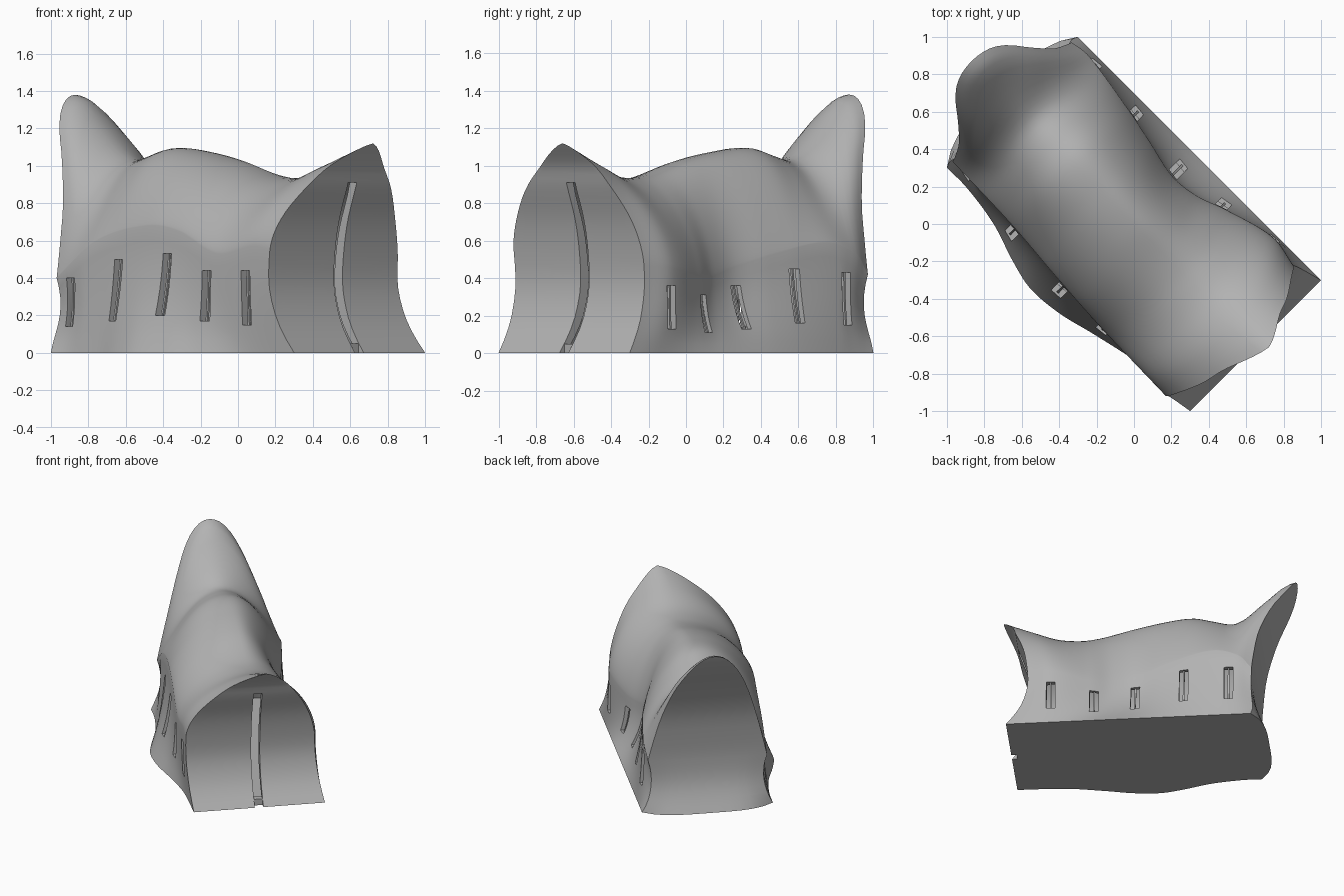
import bpy, bmesh, math
from mathutils import Matrix, Vector

if "Cube" in bpy.data.objects:
    bpy.data.objects.remove(bpy.data.objects["Cube"])


def curve(*pts):
    """Smooth function through (position, value) pairs."""
    def tangent(i):
        a, b = pts[max(i - 1, 0)], pts[min(i + 1, len(pts) - 1)]
        return (b[1] - a[1]) / (b[0] - a[0])

    def f(x):
        x = min(max(x, pts[0][0]), pts[-1][0])
        i = 0
        while i < len(pts) - 2 and x > pts[i + 1][0]:
            i += 1
        (x0, y0), (x1, y1) = pts[i], pts[i + 1]
        d = x1 - x0
        t = (x - x0) / d
        return (y0 * (1 + 2 * t) * (1 - t) ** 2 + tangent(i) * d * t * (1 - t) ** 2
                + y1 * t * t * (3 - 2 * t) + tangent(i + 1) * d * t * t * (t - 1))
    return f


# End wall profiles: distance along the building at each height
back_end = curve((0, -.92), (.2, -.905), (.4, -.92), (.6, -.94), (.8, -.972),
                 (1.04, -1.06), (1.2, -1.15), (1.3, -1.2), (1.38, -1.23))
front_end = curve((0, .92), (.1, .85), (.2, .8), (.35, .762), (.5, .765), (.7, .798),
                  (.9, .865), (1.0, .895), (1.12, .976))
# Ridge height and roof roundness from back (0) to front (1)
ridge = curve((0, 1.38), (.03, 1.35), (.055, 1.25), (.08, 1.15), (.11, 1.07), (.15, 1.03),
              (.22, 1.055), (.31, 1.095), (.42, 1.075), (.54, 1.03), (.68, .955),
              (.76, .935), (.85, .955), (.94, 1.04), (1, 1.12))
round_p = curve((0, 2.1), (.1, 1.8), (.3, 2.1), (.5, 2.1), (.85, 1.9), (1, 1.3))
round_q = curve((0, 1), (.5, .8), (1, .58))
# For each long side: base offset, eave offset, eave height
SIDES = {
    -1: (curve((0, .495), (.08, .495), (.21, .53), (.33, .6), (.42, .636), (.53, .62),
               (.65, .566), (.8, .51), (1, .495)),
         curve((0, .45), (.28, .465), (.5, .495), (.7, .516), (1, .53)),
         curve((0, .4), (.19, .6), (.43, .68), (.58, .65), (.76, .53), (.92, .57), (1, .55))),
    1: (lambda s: .495,
        curve((0, .45), (.07, .465), (.285, .41), (.4, .37), (.53, .325), (.63, .345),
              (.72, .40), (.89, .475), (1, .445)),
        curve((0, .42), (.06, .52), (.18, .59), (.35, .54), (.5, .47), (.68, .4),
              (.88, .45), (1, .47))),
}
WALL, ROOF, LENGTH, ACROSS = 8, 18, 60, 12


def place(s, v, z):
    b, f = back_end(z), front_end(z)
    # the foot of the back wall bows outward
    if z < .5:
        b -= .1 * max(1 - (v / .495) ** 4, 0) * (1 - z / .5) ** 2
    return Vector((b + (f - b) * s, v, z))


def wall_point(s, side, t):
    """(v, z) on the leaning lower wall, t from 0 at the ground to 1 at the eave."""
    base, eave, height = (f(s) for f in SIDES[side])
    pinch = .035 * 4 * t * (1 - t) * max(1 - s / .12, 0)
    return side * (eave + (base - eave) * (1 - t) ** 2 - pinch), height * t


def half_section(s, side):
    """(v, z) points from the base up to the ridge on one side."""
    eave, height = SIDES[side][1](s), SIDES[side][2](s)
    pts = [wall_point(s, side, i / WALL) for i in range(WALL)]
    p, q, top = round_p(s), round_q(s), ridge(s)
    lean = .045 * max((s - .8) / .2, 0) ** 2
    for i in range(ROOF + 1):
        w = max(math.cos(math.pi / 2 * i / ROOF), 0) if i < ROOF else 0
        h = (1 - w ** p) ** q
        pts.append((side * eave * w + lean * h * h, height + (top - height) * h))
    return pts


def add_grid(bm, rows, shape):
    vs = [[bm.verts.new(shape(p)) for p in row] for row in rows]
    for r0, r1 in zip(vs, vs[1:]):
        for i in range(len(r0) - 1):
            bm.faces.new((r0[i], r0[i + 1], r1[i + 1], r1[i]))


def closed_body(shape, inward):
    bm = bmesh.new()
    stations = [i / LENGTH for i in range(LENGTH + 1)]
    # walls and roof
    for side in (-1, 1):
        add_grid(bm, [[place(s, *p) for p in half_section(s, side)] for s in stations], shape)

    def between(s, a, b):
        return [place(s, a[0] + (b[0] - a[0]) * c / ACROSS, a[1] + (b[1] - a[1]) * c / ACROSS)
                for c in range(ACROSS + 1)]
    # curved end walls
    for s in (0, 1):
        add_grid(bm, [between(s, a, b) for a, b in
                      zip(half_section(s, -1), half_section(s, 1))], shape)
    # floor
    add_grid(bm, [between(s, half_section(s, -1)[0], half_section(s, 1)[0])
                  for s in stations], shape)
    bmesh.ops.remove_doubles(bm, verts=bm.verts, dist=1e-5)
    bmesh.ops.dissolve_degenerate(bm, edges=bm.edges, dist=1e-6)
    bmesh.ops.recalc_face_normals(bm, faces=bm.faces)
    if inward:
        bmesh.ops.reverse_faces(bm, faces=bm.faces)
    me = bpy.data.meshes.new("body")
    bm.to_mesh(me)
    bm.free()
    return me


def make_object(name, bm):
    me = bpy.data.meshes.new(name)
    bm.to_mesh(me)
    bm.free()
    ob = bpy.data.objects.new(name, me)
    bpy.context.collection.objects.link(ob)
    return ob


# Hollow shell: outer body plus a slightly smaller inward facing room
bm = bmesh.new()
bm.from_mesh(closed_body(lambda p: p, False))
bm.from_mesh(closed_body(lambda p: Vector((p.x * .92, p.y * .91, .03 + p.z * .9)), True))
shell = make_object("curved_shell", bm)

# Slit windows: position along the wall, bottom, top
WINDOWS = {
    -1: [(-.82, .14, .40), (-.43, .17, .50), (-.03, .20, .53), (.28, .17, .44), (.58, .15, .44)],
    1: [(-.75, .15, .43), (-.41, .16, .45), (-.04, .13, .36), (.265, .11, .31), (.585, .13, .36)],
}
cut, bars = bmesh.new(), bmesh.new()


def add_prism(bm, outline, v0, v1):
    """Extrude an outline of (u, z) points across the building."""
    face = bm.faces.new([bm.verts.new((u, v0, z)) for u, z in outline])
    new = bmesh.ops.extrude_face_region(bm, geom=[face])['geom']
    bmesh.ops.translate(bm, vec=(0, v1 - v0, 0),
                        verts=[g for g in new if isinstance(g, bmesh.types.BMVert)])


for side, slits in WINDOWS.items():
    for u, z0, z1 in slits:
        add_prism(cut, [(u - .033, z0), (u + .033, z0), (u + .033, z1), (u - .033, z1)],
                  side * .2, side * .8)
        # thin upright bar following the lean of the wall
        rings = []
        for k in range(7):
            z = z0 - .01 + (z1 - z0 + .02) * k / 6
            s = (u - back_end(z)) / (front_end(z) - back_end(z))
            v = wall_point(s, side, z / SIDES[side][2](s))[0] - side * .018
            rings.append([bars.verts.new((u + a, v + b, z)) for a, b in
                          ((-.006, -.006), (.006, -.006), (.006, .006), (-.006, .006))])
        for r0, r1 in zip(rings, rings[1:]):
            for i in range(4):
                j = (i + 1) % 4
                bars.faces.new((r0[i], r0[j], r1[j], r1[i]))
# tall door slit in front, notched through the threshold
add_prism(cut, [(.6, .05), (.88, .05), (.88, -.1), (1.2, -.1), (1.2, .91), (.6, .91)],
          -.035, .03)
for b in (cut, bars):
    bmesh.ops.recalc_face_normals(b, faces=b.faces)
cutter = make_object("slit_cutters", cut)
cutter.hide_render = True
window_bars = make_object("window_bars", bars)

mod = shell.modifiers.new("slits", 'BOOLEAN')
mod.operation, mod.solver, mod.object = 'DIFFERENCE', 'EXACT', cutter
bpy.context.view_layer.objects.active = shell
shell.select_set(True)
bpy.ops.object.modifier_apply(modifier=mod.name)
bpy.data.objects.remove(cutter)

# Turn the building diagonally and finish
grey = bpy.data.materials.new("concrete_grey")
grey.diffuse_color = (.45, .45, .45, 1)
grey.use_nodes = True
grey.node_tree.nodes["Principled BSDF"].inputs["Base Color"].default_value = grey.diffuse_color
for ob in (shell, window_bars):
    ob.data.transform(Matrix.Rotation(-math.pi / 4, 4, 'Z'))
    ob.data.materials.clear()
    ob.data.materials.append(grey)
bpy.ops.object.shade_smooth_by_angle(angle=math.radians(30))
